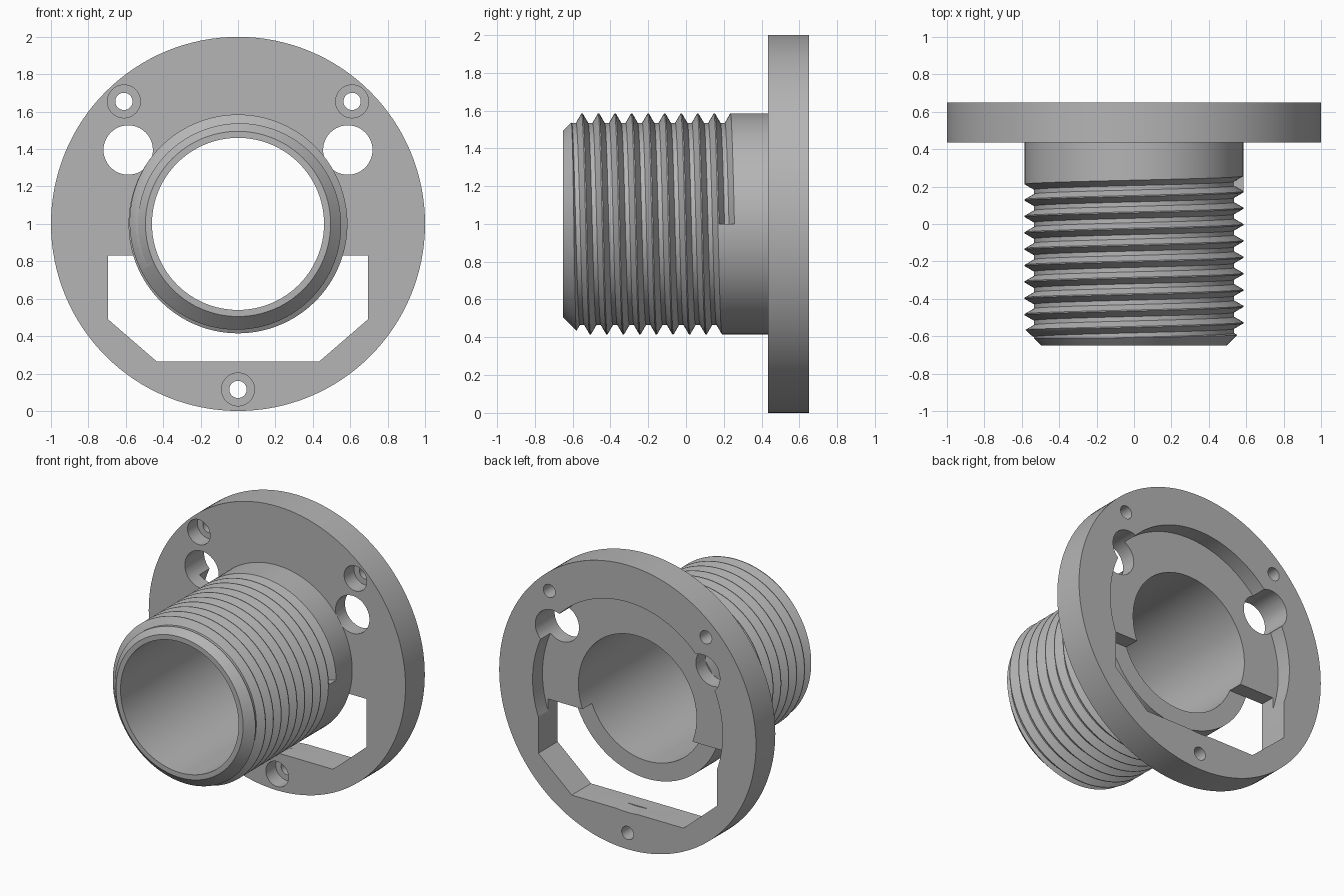
import bpy, bmesh
from math import sin, cos, pi, radians

cube = bpy.data.objects.get("Cube")
if cube:
    bpy.data.objects.remove(cube, do_unlink=True)

gray = bpy.data.materials.new("plain gray")
gray.use_nodes = True
gray.diffuse_color = (0.46, 0.46, 0.46, 1)
gray.node_tree.nodes["Principled BSDF"].inputs["Base Color"].default_value = gray.diffuse_color

AXIS_Z = 1.0                      # height of the shared axis, which runs along y
FRONT, FACE, FLOOR, BACK = -0.65, 0.435, 0.54, 0.65
BORE, CREST, ROOT = 0.46, 0.585, 0.535
PITCH, SEG = 0.0875, 128


def make(name, rings, closed_rings, caps=False):
    """Skin a list of equal rings of points; closed_rings joins last to first."""
    bm = bmesh.new()
    vs = [[bm.verts.new(p) for p in ring] for ring in rings]
    n = len(vs[0])
    for i in range(len(vs) if closed_rings else len(vs) - 1):
        a, b = vs[i], vs[(i + 1) % len(vs)]
        for j in range(n):
            k = (j + 1) % n
            bm.faces.new((a[j], a[k], b[k], b[j]))
    if caps:
        bm.faces.new(vs[0])
        bm.faces.new(vs[-1])
    bmesh.ops.recalc_face_normals(bm, faces=bm.faces)
    mesh = bpy.data.meshes.new(name)
    bm.to_mesh(mesh)
    bm.free()
    mesh.materials.append(gray)
    obj = bpy.data.objects.new(name, mesh)
    bpy.context.collection.objects.link(obj)
    return obj


def around(r, y, t):
    """Point at angle t, measured from the top towards +x."""
    return (r * sin(t), y, AXIS_Z + r * cos(t))


def lathe(name, profile):
    return make(name, [[around(r, y, 2 * pi * i / SEG) for r, y in profile]
                       for i in range(SEG)], True)


def cylinder(name, x, z, r, y0, y1, seg=48):
    return make(name, [[(x + r * sin(2 * pi * i / seg), y, z + r * cos(2 * pi * i / seg))
                        for i in range(seg)] for y in (y0, y1)], False, True)


def cut(obj, cutters):
    bpy.context.view_layer.objects.active = obj
    for c in cutters:
        mod = obj.modifiers.new("cut", 'BOOLEAN')
        mod.operation, mod.solver, mod.object = 'DIFFERENCE', 'EXACT', c
        bpy.ops.object.modifier_apply(modifier=mod.name)
        bpy.data.objects.remove(c, do_unlink=True)


def smooth(obj):
    bpy.ops.object.select_all(action='DESELECT')
    obj.select_set(True)
    bpy.context.view_layer.objects.active = obj
    bpy.ops.object.shade_smooth_by_angle(angle=radians(25))


# Flange with the bore and the round recess in its back
flange = lathe("flange", [(BORE, FACE), (1, FACE), (1, BACK), (0.74, BACK),
                          (0.74, FLOOR), (BORE, FLOOR)])

# Lower window with slanted corners
half = [(0.695, 0.83), (0.695, 0.49), (0.435, 0.265)]
outline = half + [(-x, z) for x, z in reversed(half)]
cutters = [make("window_cutter", [[(x, y, z) for x, z in outline] for y in (0.3, 0.8)],
                False, True)]

# Cable holes and counterbored screw holes
for side in (-1, 1):
    cutters.append(cylinder("cable_cutter", side * 0.587, 1.395, 0.132, 0.3, 0.8))
for x, z in ((-0.61, 1.655), (0.61, 1.655), (0, 0.115)):
    cutters.append(cylinder("screw_cutter", x, z, 0.046, 0.3, 0.8))
    cutters.append(cylinder("counterbore_cutter", x, z, 0.088, 0.3, 0.545))
cut(flange, cutters)
smooth(flange)

# Tube with a chamfered front end
tube = lathe("threaded_tube", [(BORE, FRONT), (0.495, FRONT), (CREST, FRONT + 0.09),
                               (CREST, FACE), (BORE, FACE)])

# Helical groove, ending abruptly on the +x side
crest_half, slope = 0.003, 0.029
section = [(ROOT, crest_half + slope), (CREST, crest_half), (0.63, crest_half),
           (0.63, PITCH - crest_half), (CREST, PITCH - crest_half),
           (ROOT, PITCH - crest_half - slope)]
first, last = -2 * SEG, 8 * SEG + SEG // 4
groove = make("groove_cutter",
              [[around(r, -0.55 + PITCH * i / SEG + dy, 2 * pi * i / SEG) for r, dy in section]
               for i in range(first, last + 1)], False, True)
cut(tube, [groove])
smooth(tube)
